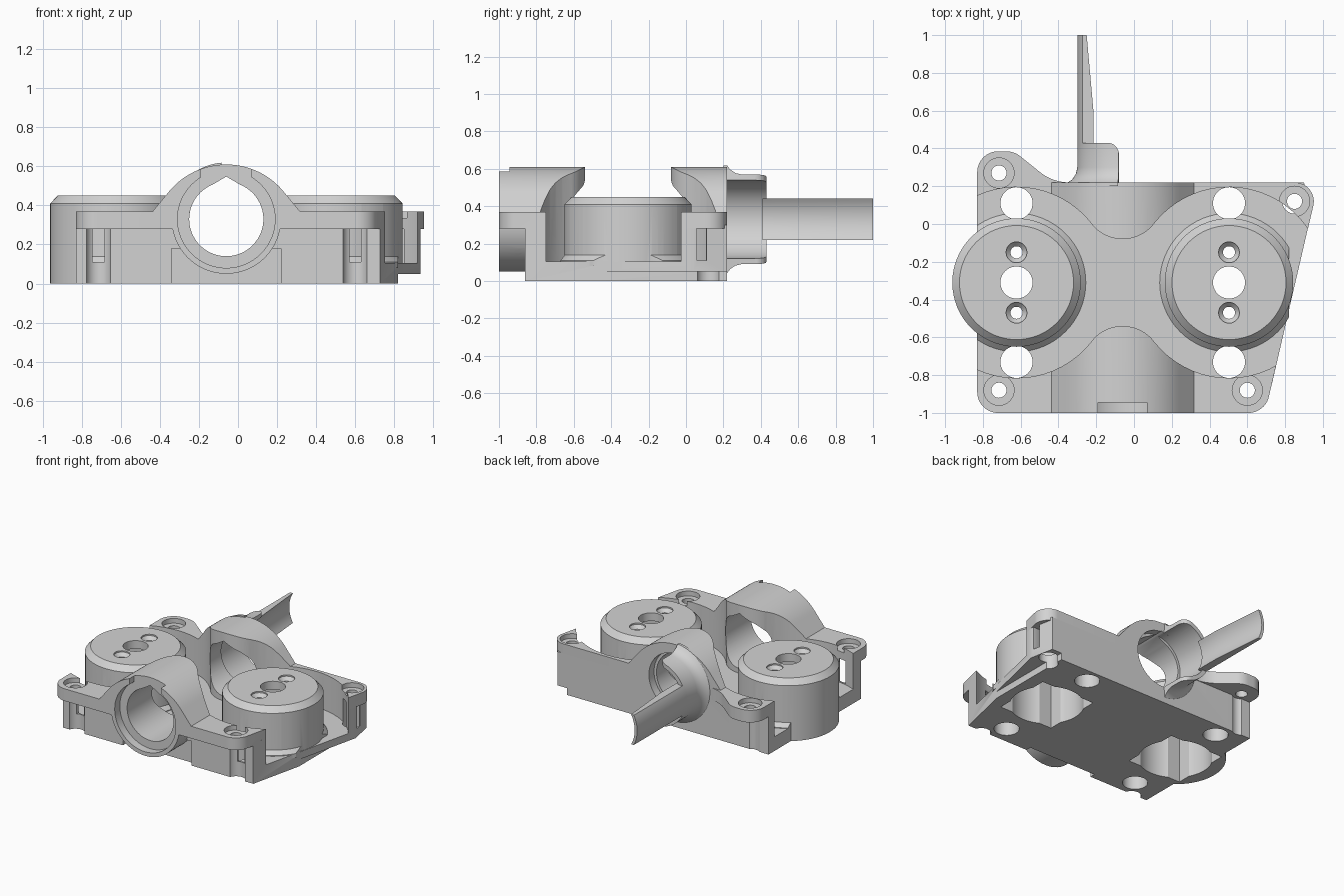
import bpy, bmesh
from math import sin, cos, radians, sqrt, tan
from mathutils import Vector

if "Cube" in bpy.data.objects:
    bpy.data.objects.remove(bpy.data.objects["Cube"], do_unlink=True)

grey = bpy.data.materials.new("plain grey")
grey.use_nodes = True
grey.diffuse_color = (0.65, 0.65, 0.65, 1)
grey.node_tree.nodes["Principled BSDF"].inputs["Base Color"].default_value = grey.diffuse_color

BX, BZ = -0.06, 0.33            # bore axis
PODS, PY = (-0.622, 0.503), -0.31  # pod centres
SCREWS = ((-0.715, 0.27), (-0.715, -0.88), (0.6, -0.88), (0.85, 0.12))


def solid(name, rings):
    """Closed solid skinned over matching rings of points."""
    bm = bmesh.new()
    loops = [[bm.verts.new(p) for p in ring] for ring in rings]
    n = len(loops[0])
    for a, b in zip(loops, loops[1:]):
        for i in range(n):
            j = (i + 1) % n
            bm.faces.new((a[i], a[j], b[j], b[i]))
    bm.faces.new(loops[0][::-1])
    bm.faces.new(loops[-1])
    bmesh.ops.recalc_face_normals(bm, faces=bm.faces)
    mesh = bpy.data.meshes.new(name)
    bm.to_mesh(mesh)
    bm.free()
    mesh.materials.append(grey)
    ob = bpy.data.objects.new(name, mesh)
    bpy.context.collection.objects.link(ob)
    return ob


def arc(cx, cy, r, a0, a1, n=24):
    steps = [radians(a0 + (a1 - a0) * i / n) for i in range(n + 1)]
    return [(cx + r * cos(a), cy + r * sin(a)) for a in steps]


def circle(cx, cy, r, n=64):
    return arc(cx, cy, r, 0, 360, n)[:-1]


def up(name, pts, z0, z1):
    return solid(name, [[(x, y, z) for x, y in pts] for z in (z0, z1)])


def along(name, pts, y0, y1):
    return solid(name, [[(x, y, z) for x, z in pts] for y in (y0, y1)])


def lathe(name, cx, cy, profile, n=64):
    return solid(name, [[(x, y, z) for x, y in circle(cx, cy, r, n)] for r, z in profile])


def box(x0, x1, y0, y1, z0, z1):
    return up("cutter", [(x0, y0), (x1, y0), (x1, y1), (x0, y1)], z0, z1)


def rounded(corners, n=10):
    """Polygon with a fillet radius at each corner."""
    out = []
    for i, (x, y, r) in enumerate(corners):
        p = Vector((x, y))
        a = (Vector(corners[i - 1][:2]) - p).normalized()
        b = (Vector(corners[(i + 1) % len(corners)][:2]) - p).normalized()
        half = a.angle(b) / 2
        c = p + (a + b).normalized() * r / sin(half)
        s = (p + a * r / tan(half) - c).normalized()
        e = (p + b * r / tan(half) - c).normalized()
        for k in range(n + 1):
            out.append(tuple(c + s.lerp(e, k / n).normalized() * r))
    return out


def combine(target, others, op):
    bpy.context.view_layer.objects.active = target
    for other in others:
        mod = target.modifiers.new("bool", "BOOLEAN")
        mod.operation, mod.solver, mod.object = op, "EXACT", other
        bpy.ops.object.modifier_apply(modifier=mod.name)
        bpy.data.objects.remove(other, do_unlink=True)


# Housing: lower walls, screw flange, arched saddle and front tube
body = up("housing", [(-0.83, -0.86), (0.727, -0.86), (0.935, 0.04),
                      (0.90, 0.22), (-0.83, 0.22)], 0, 0.3)
flange = up("flange", rounded([(-0.83, -1, 0.11), (0.694, -1, 0.11), (0.978, 0.22, 0.1),
                               (-0.43, 0.22, 0.25), (-0.635, 0.385, 0.12),
                               (-0.83, 0.385, 0.11)]), 0.28, 0.37)
saddle = along("saddle", [(BX - 0.385, 0.36), (BX - 0.385, 0.29), (BX + 0.385, 0.29),
                          (BX + 0.385, 0.36)] + arc(BX, 0.23, 0.38, 38, 142, 32), -1, 0.22)
tube = along("tube", circle(BX, BZ, 0.28), -1, -0.75)
combine(body, [flange, saddle, tube], "UNION")

# Clearance around both pods, joined by a narrow waist
left, right = PODS
back = (arc(right, PY, 0.505, 0, 142) + arc(BX, 0.13, 0.21, -38, -142)[1:-1]
        + arc(left, PY, 0.505, 38, 180))
front = [(x, 2 * PY - y) for x, y in back[1:-1]]
cuts = [up("cutter", back + front[::-1], 0.105, 0.8)]

# Bore with a peaked roof, end recesses, and key notch
cuts += [along("cutter", arc(BX, BZ, 0.19, 112, 428, 60) + [(BX, 0.548)], -1.1, 0.3),
         along("cutter", circle(BX, BZ, 0.25), -1.1, -0.94),
         along("cutter", circle(BX, BZ, 0.21), 0.16, 0.3),
         box(-0.19, 0.07, -1.1, -0.945, 0.5, 0.7)]

# Screw holes, head recesses and grooves below the flange
for x, y in SCREWS:
    cuts += [lathe("cutter", x, y, [(0.04, 0.2), (0.04, 0.5)], 32),
             lathe("cutter", x, y, [(0.08, 0.335), (0.08, 0.5)], 32),
             lathe("cutter", x, y, [(0.065, -0.1), (0.065, 0.28)], 32)]
for x, y in SCREWS[1:3]:
    cuts.append(box(x - 0.03, x + 0.03, y, -0.7, 0.11, 0.28))
cuts += [box(0.8, 1.1, 0.06, 0.11, 0.11, 0.28), box(-1, -0.74, 0.0, 0.15, 0.11, 0.28)]
combine(body, cuts, "DIFFERENCE")

# Recess under the front tube
recess = box(-0.34, 0.22, -0.9, -0.82, -0.1, 0.18)
combine(recess, [along("cutter", circle(BX, BZ, 0.28), -1, -0.75)], "DIFFERENCE")
combine(body, [recess], "DIFFERENCE")

# Motor pods with chamfered caps, and a sloped skirt where they meet the floor
for x in PODS:
    skirt = lathe("skirt", x, PY, [(0.367, 0.08), (0.367, 0.11), (0.338, 0.14)])
    combine(skirt, [box(-0.83, 0.82, -0.8, 0.2, 0, 0.3)], "INTERSECT")
    pod = lathe("pod", x, PY, [(0.34, 0), (0.34, 0.41), (0.302, 0.45)])
    combine(body, [skirt, pod], "UNION")

# Pod cavities, cap holes, floor holes and the trimmed lower edge
holes = [box(0.82, 1.1, -1.1, 0.4, -0.1, 0.05)]
for x in PODS:
    holes += [lathe("cutter", x, PY, [(0.25, -0.1), (0.25, 0.39)]),
              box(x - 0.22, x + 0.22, PY - 0.22, PY + 0.22, -0.1, 0.39),
              lathe("cutter", x, PY, [(0.085, 0.3), (0.085, 0.5)], 40)]
    for s in (-1, 1):
        holes += [lathe("cutter", x, PY + s * 0.16, [(0.032, 0.3), (0.032, 0.415),
                                                     (0.055, 0.44), (0.055, 0.5)], 32),
                  lathe("cutter", x, PY + s * 0.42, [(0.085, -0.1), (0.085, 0.28)], 40)]
combine(body, holes, "DIFFERENCE")

# Flared half collar behind the bore
profile = [(0.21, 0.2), (0.21, 0.43), (0.24, 0.43), (0.24, 0.3),
           (0.248, 0.265), (0.268, 0.235), (0.29, 0.22), (0.29, 0.2)]
angles = [radians(95 + 170 * i / 40) for i in range(41)]
collar = solid("collar", [[(BX + r * cos(a), y, BZ + r * sin(a)) for r, y in profile]
                          for a in angles])
# Round the rear corners of the collar
for z in (0.05, 0.505):
    block = box(-0.14, 0.02, 0.37, 0.5, z, z + 0.12)
    combine(block, [lathe("cutter", -0.14, 0.37, [(0.06, 0), (0.06, 0.7)], 32)], "DIFFERENCE")
    combine(collar, [block], "DIFFERENCE")

# Curved arm with a tapering inner face
heights = [-0.11 + 0.22 * i / 16 for i in range(17)]


def arm_ring(y, inner):
    side = lambda r: [(BX - sqrt(r * r - h * h), y, BZ + h) for h in heights]
    return side(0.24) + side(inner)[::-1]


arm = solid("arm", [arm_ring(y, r) for y, r in ((0.41, 0.19), (0.6, 0.19), (1.0, 0.22))])

# Smooth round surfaces, keep edges sharp
bpy.ops.object.select_all(action="DESELECT")
for ob in (body, collar, arm):
    ob.select_set(True)
bpy.context.view_layer.objects.active = body
bpy.ops.object.shade_smooth_by_angle(angle=radians(30))
